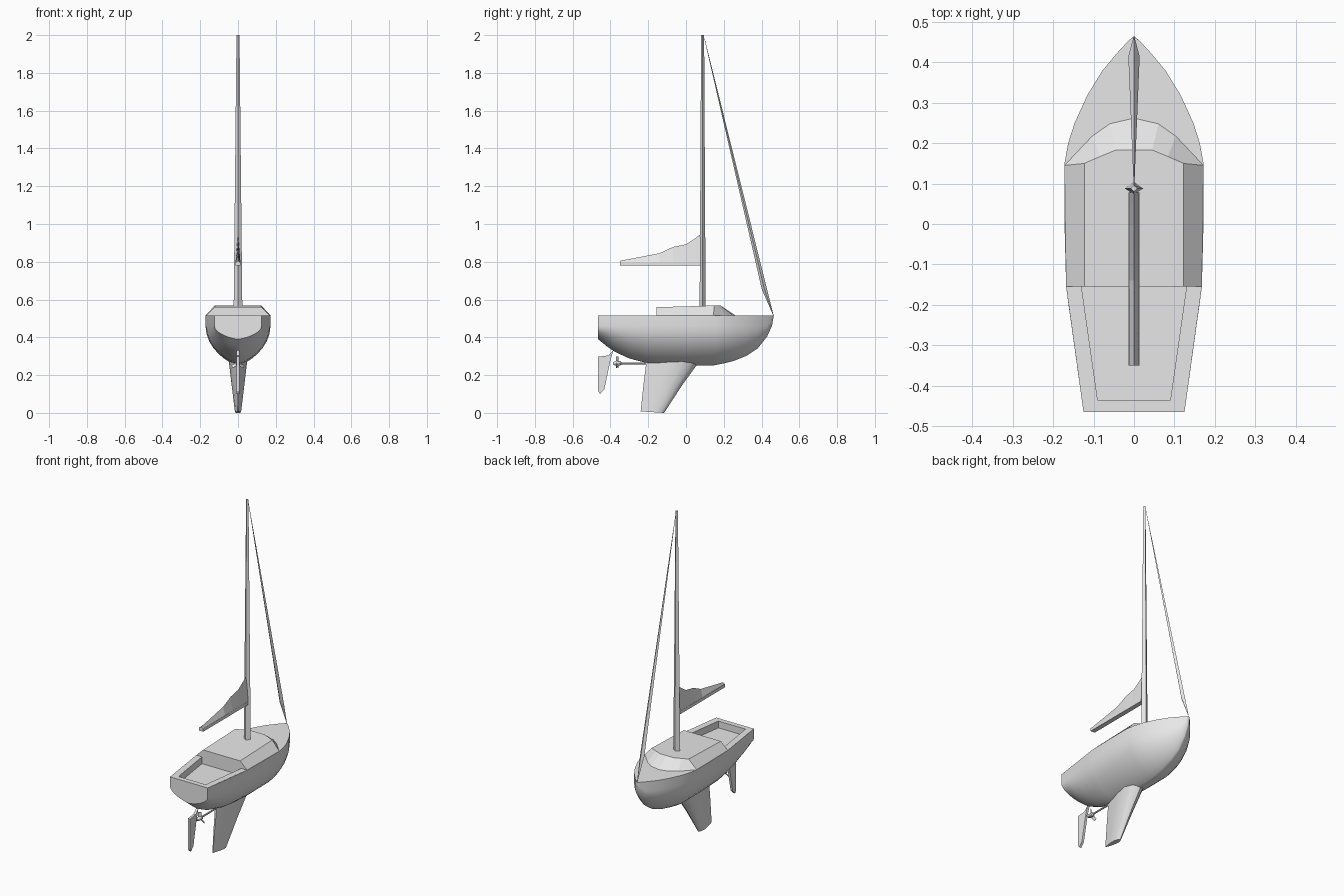
import bpy, bmesh, math
from mathutils import Matrix

if "Cube" in bpy.data.objects:
    bpy.data.objects.remove(bpy.data.objects["Cube"], do_unlink=True)

GREY = (0.8, 0.8, 0.8, 1.0)
mat = bpy.data.materials.new("light_grey")
mat.use_nodes = True
mat.diffuse_color = GREY
mat.node_tree.nodes["Principled BSDF"].inputs["Base Color"].default_value = GREY

DECK = 0.516


def finish(name, bm, smooth=False):
    """Clean a bmesh and turn it into a named object."""
    bmesh.ops.remove_doubles(bm, verts=bm.verts, dist=0.0004)
    bmesh.ops.recalc_face_normals(bm, faces=bm.faces)
    mesh = bpy.data.meshes.new(name)
    bm.to_mesh(mesh)
    bm.free()
    mesh.materials.append(mat)
    ob = bpy.data.objects.new(name, mesh)
    bpy.context.collection.objects.link(ob)
    if smooth:
        bpy.ops.object.select_all(action='DESELECT')
        ob.select_set(True)
        bpy.context.view_layer.objects.active = ob
        bpy.ops.object.shade_smooth_by_angle(angle=math.radians(32))


def loft(bm, rings, closed=True, caps=(True, True)):
    """Skin a list of equal-length point rings."""
    vs = [[bm.verts.new(p) for p in r] for r in rings]
    n = len(vs[0])
    for a, b in zip(vs, vs[1:]):
        for i in range(n if closed else n - 1):
            j = (i + 1) % n
            bm.faces.new((a[i], a[j], b[j], b[i]))
    for ring, cap in ((vs[0], caps[0]), (vs[-1], caps[1])):
        if cap:
            bm.faces.new(ring)


def both_sides(half):
    """Mirror a +x half outline; points on the centre line stay single."""
    return half + [(-p[0], *p[1:]) for p in reversed(half) if p[0] > 0]


# Hull stations: y, half width at the sheer, height of the bottom
stations = [(-0.465, 0.125, 0.39), (-0.42, 0.131, 0.353), (-0.38, 0.137, 0.325),
            (-0.3, 0.148, 0.288), (-0.2, 0.162, 0.262), (-0.155, 0.168, 0.257),
            (0, 0.172, 0.25), (0.15, 0.172, 0.252), (0.2, 0.163, 0.262),
            (0.25, 0.147, 0.274), (0.32, 0.115, 0.302), (0.38, 0.078, 0.342),
            (0.43, 0.036, 0.405), (0.455, 0.012, 0.46), (0.465, 0.0001, DECK)]


def section(y, w, zb):
    zk = max(0.46, (zb + DECK) / 2)
    half = [(w, y, DECK)]
    for i in range(8):
        t = math.pi / 2 * i / 8
        half.append((w * math.cos(t) ** 1.5, y, zk - (zk - zb) * math.sin(t)))
    return both_sides(half + [(0, y, zb)])


bm = bmesh.new()
loft(bm, [section(*s) for s in stations], closed=False, caps=(True, False))
finish("hull", bm, True)

# Foredeck, side decks and cockpit well
bm = bmesh.new()
fore = [(w, y, DECK) for y, w, zb in stations if y >= -0.155]
bm.faces.new([bm.verts.new(p) for p in both_sides(fore)])
outer = both_sides([(0.168, -0.155), (0.125, -0.465)])
inner = both_sides([(0.13, -0.155), (0.09, -0.435)])
loft(bm, [[(x, y, DECK) for x, y in r] for r in (outer, inner)],
     closed=False, caps=(False, False))
loft(bm, [[(x, y, z) for x, y in inner] for z in (DECK, 0.475)], caps=(False, True))
finish("deck_and_cockpit", bm)

# Cabin with sloping sides and a faceted front
base = [(0.168, -0.155), (0.172, 0.145), (0.104, 0.217), (0.06, 0.248), (0, 0.262)]
roof = [(0.123, -0.155), (0.123, 0.15), (0.084, 0.167), (0.045, 0.183), (0, 0.183)]
bm = bmesh.new()
loft(bm, [[(x, y, DECK) for x, y in both_sides(base)],
          [(x, y, 0.564 + 0.03 * min(y, 0.15)) for x, y in both_sides(roof)]],
     caps=(False, True))
finish("cabin", bm)

# Keel fin, a swept foil
foil = [(0, 0), (0.04, 0.45), (0.13, 0.8), (0.32, 1), (0.6, 0.75), (1, 0.12)]


def foil_ring(nose, tail, thick, z_nose, z_tail):
    half = [(thick * t, nose + (tail - nose) * s, z_nose + (z_tail - z_nose) * s)
            for s, t in foil]
    return both_sides(half)


bm = bmesh.new()
loft(bm, [foil_ring(0.08, -0.208, 0.05, 0.285, 0.285),
          foil_ring(-0.018, -0.225, 0.034, 0.15, 0.15),
          foil_ring(-0.116, -0.24, 0.016, 0, 0.008)])
finish("keel", bm, True)

# Rudder blade
outline = [(-0.385, 0.33), (-0.41, 0.304), (-0.465, 0.298), (-0.465, 0.115),
           (-0.455, 0.1), (-0.432, 0.125), (-0.402, 0.27)]
bm = bmesh.new()
loft(bm, [[(x, y, z) for y, z in outline] for x in (-0.007, 0.007)])
finish("rudder", bm)


# Propeller shaft, hub and blades
def turned(name, profile, sides, z):
    bm = bmesh.new()
    loft(bm, [[(r * math.cos(a), y, z + r * math.sin(a))
               for a in (math.tau * i / sides for i in range(sides))]
              for y, r in profile])
    finish(name, bm, True)


turned("propeller_shaft", [(-0.36, 0.005), (-0.18, 0.005)], 8, 0.262)
turned("propeller_hub", [(-0.386, 0.006), (-0.376, 0.012), (-0.348, 0.012),
                         (-0.342, 0.007)], 10, 0.262)
for k in range(3):
    bm = bmesh.new()
    bmesh.ops.create_cube(bm, size=1)
    spin = Matrix.Rotation(math.tau * k / 3, 4, 'Y')
    twist = Matrix.Rotation(math.radians(35), 4, 'Z')
    bm.transform(Matrix.Translation((0, -0.363, 0.262)) @ spin
                 @ Matrix.Translation((0, 0, 0.021)) @ twist
                 @ Matrix.Diagonal((0.018, 0.003, 0.03, 1)))
    finish(f"propeller_blade_{k + 1}", bm)


# Mast, a tapering four-sided pole
def diamond(y, z, rx, ry):
    return [(rx, y, z), (0, y + ry, z), (-rx, y, z), (0, y - ry, z)]


bm = bmesh.new()
loft(bm, [diamond(0.088, 0.55, 0.023, 0.016), diamond(0.088, 2.0, 0.008, 0.008)])
finish("mast", bm)

# Boom
bm = bmesh.new()
bmesh.ops.create_cube(bm, size=1)
bm.transform(Matrix.Translation((0, -0.137, 0.788)) @ Matrix.Diagonal((0.028, 0.425, 0.018, 1)))
finish("boom", bm)

# Stowed mainsail, a ridge along the boom
ridge = [(-0.35, 0.805), (-0.14, 0.845), (-0.07, 0.878), (0, 0.892), (0.05, 0.925),
         (0.078, 0.947)]
bm = bmesh.new()
loft(bm, [[(-0.013, y, 0.796), (0.013, y, 0.796), (0, y, z)] for y, z in ridge])
finish("stowed_mainsail", bm)

# Furled headsail on the forestay
bm = bmesh.new()
loft(bm, [diamond(0.097, 1.985, 0.001, 0.001),
          diamond(0.415, 0.655, 0.014, 0.014),
          diamond(0.463, 0.515, 0.001, 0.001)])
finish("furled_headsail", bm)
